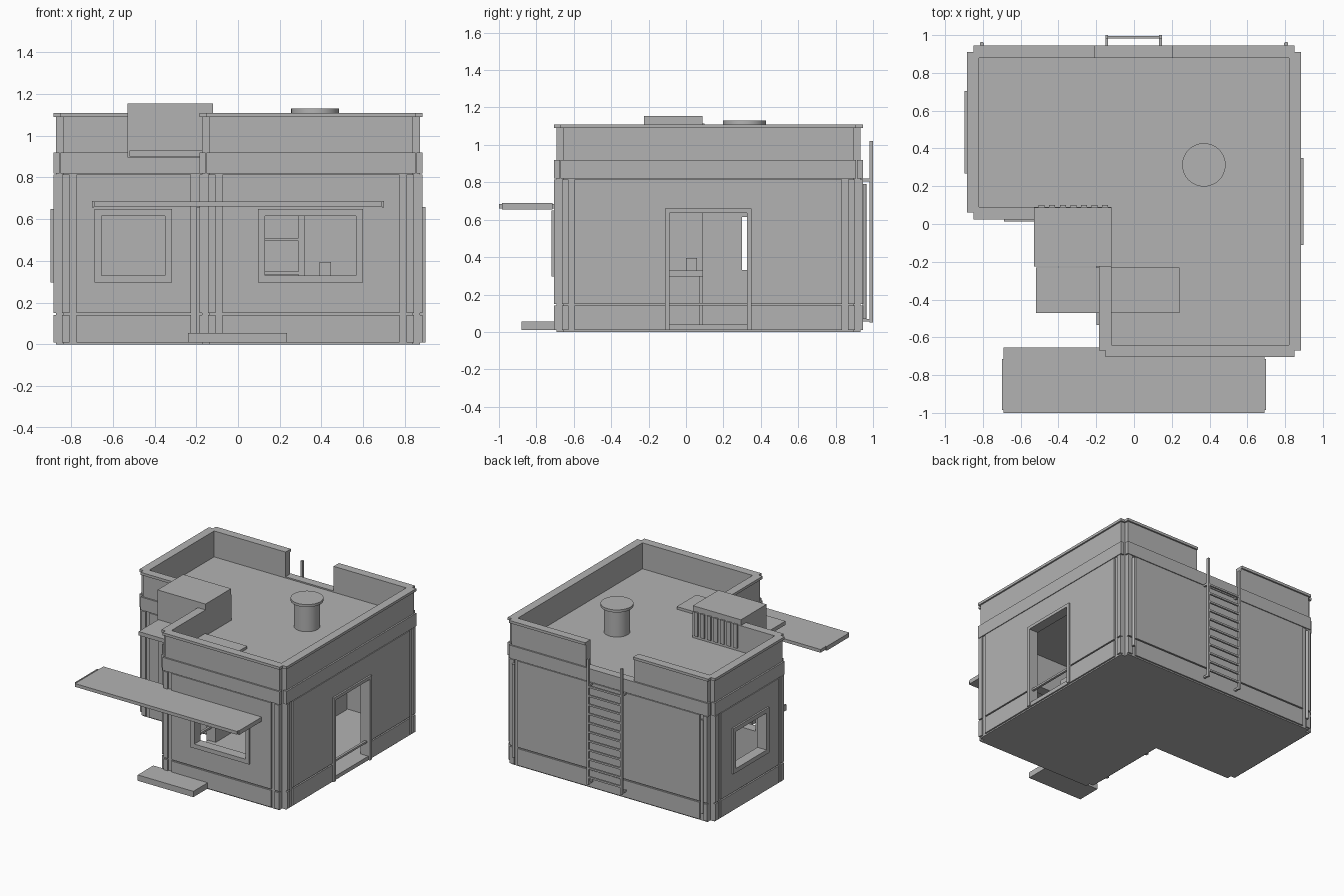
import bpy, bmesh
from mathutils import Vector

old = bpy.data.objects.get("Cube")
if old:
    bpy.data.objects.remove(old, do_unlink=True)

grey = bpy.data.materials.new("plain_grey")
grey.use_nodes = True
COLOUR = (0.45, 0.45, 0.45, 1)
grey.diffuse_color = COLOUR
grey.node_tree.nodes["Principled BSDF"].inputs["Base Color"].default_value = COLOUR


def finish(name, bm):
    bmesh.ops.recalc_face_normals(bm, faces=bm.faces)
    mesh = bpy.data.meshes.new(name)
    bm.to_mesh(mesh)
    bm.free()
    mesh.materials.append(grey)
    obj = bpy.data.objects.new(name, mesh)
    bpy.context.collection.objects.link(obj)
    return obj


def boxes(name, items):
    """One object from boxes given as (x0, x1, y0, y1, z0, z1)."""
    bm = bmesh.new()
    for x0, x1, y0, y1, z0, z1 in items:
        verts = bmesh.ops.create_cube(bm, size=1)["verts"]
        for v in verts:
            v.co = (x1 if v.co.x > 0 else x0, y1 if v.co.y > 0 else y0, z1 if v.co.z > 0 else z0)
    return finish(name, bm)


def prism(name, outline, z0, z1):
    bm = bmesh.new()
    face = bm.faces.new([bm.verts.new((p.x, p.y, z0)) for p in outline])
    top = bmesh.ops.extrude_face_region(bm, geom=[face])["geom"]
    for v in top:
        if isinstance(v, bmesh.types.BMVert):
            v.co.z = z1
    return finish(name, bm)


def cut(obj, cutter):
    mod = obj.modifiers.new("cut", "BOOLEAN")
    mod.operation = "DIFFERENCE"
    mod.solver = "EXACT"
    mod.object = cutter
    bpy.context.view_layer.objects.active = obj
    bpy.ops.object.modifier_apply(modifier=mod.name)


def cylinder(bm, x, y, z0, z1, r, sides):
    made = bmesh.ops.create_cone(bm, cap_ends=True, segments=sides, radius1=r, radius2=r, depth=z1 - z0)
    bmesh.ops.translate(bm, verts=made["verts"], vec=(x, y, (z0 + z1) / 2))


# L-shaped plan, counterclockwise
X0, XM, X1 = -0.885, -0.185, 0.885
Y0, YM, Y1 = -0.705, 0.025, 0.945
PLAN = [Vector(p) for p in ((XM, Y0), (X1, Y0), (X1, Y1), (X0, Y1), (X0, YM), (XM, YM))]
INNER_CORNER = 5


def outline(inset, notch=0):
    """Plan moved inward, with a square notch in each outside corner."""
    result = []
    for i, p in enumerate(PLAN):
        came = (p - PLAN[i - 1]).normalized()
        goes = (PLAN[(i + 1) % 6] - p).normalized()
        turn = 1 if i != INNER_CORNER else -1
        p = p + (goes - came) * inset * turn
        if notch and i != INNER_CORNER:
            result += [p - came * notch, p - came * notch + goes * notch, p + goes * notch]
        else:
            result.append(p)
    return result


# Shell, cornice band and parapet cap
walls = prism("walls", outline(0.012, 0.035), 0, 1.09)
band = prism("cornice_band", outline(0, 0.035), 0.82, 0.92)
cap = prism("parapet_cap", outline(0, 0.035), 1.09, 1.11)
room = prism("room_cutter", outline(0.065), 0.04, 0.87)
sky = prism("roof_cutter", outline(0.065), 0.91, 1.3)
band_core = prism("band_cutter", outline(0.03), 0.7, 1.0)
gap = boxes("parapet_gap_cutter", [(-0.21, 0.20, 0.8, 1.1, 0.92, 1.3)])

# Wall panels and narrow corner strips, split by a shallow groove
panels = []
for i, p in enumerate(PLAN):
    q = PLAN[(i + 1) % 6]
    d = (q - p).normalized()
    inward = Vector((-d.y, d.x)) * 0.02
    length = (q - p).length
    start = 0.04 if i == INNER_CORNER else 0.11
    end = 0.04 if (i + 1) % 6 == INNER_CORNER else 0.11
    spans = [(start, length - end)]
    if start > 0.1:
        spans.append((0.042, 0.078))
    if end > 0.1:
        spans.append((length - 0.078, length - 0.042))
    for s, e in spans:
        a, b = p + d * s, p + d * e + inward
        xs, ys = sorted((a.x, b.x)), sorted((a.y, b.y))
        for z0, z1 in ((0.01, 0.14), (0.15, 0.815)):
            panels.append((*xs, *ys, z0, z1))
panel_obj = boxes("wall_panels", panels)

# Openings: name, wall axis, outer face, outward sign, span, heights, frame width
OPENINGS = [
    ("front_window", "y", Y0, -1, 0.13, 0.565, 0.33, 0.615, 0.033),
    ("recess_window", "y", YM, -1, -0.655, -0.35, 0.33, 0.615, 0.033),
    ("side_window", "x", X0, -1, 0.30, 0.67, 0.33, 0.615, 0.033),
    ("side_door", "x", X1, 1, -0.088, 0.325, 0.04, 0.635, 0.024),
    ("recess_door", "x", XM, -1, -0.51, -0.10, 0.04, 0.635, 0.024),
]
cutters = [room, sky, gap]
for name, axis, face, sign, a, b, z0, z1, w in OPENINGS:
    def block(near, far, s, e, low, high):
        depth = sorted((face + sign * near, face + sign * far))
        return (*depth, s, e, low, high) if axis == "x" else (s, e, *depth, low, high)

    cutter = boxes(name + "_cutter", [block(-0.1, 0.05, a, b, z0, z1)])
    cut(walls, cutter)
    cut(panel_obj, cutter)
    bpy.data.objects.remove(cutter, do_unlink=True)
    window = z0 > 0.1
    low = z0 - w if window else 0.01
    bars = [block(-0.06, 0.013, a - w, a, low, z1 + w), block(-0.06, 0.013, b, b + w, low, z1 + w),
            block(-0.06, 0.013, a, b, z1, z1 + w)]
    if window:
        bars.append(block(-0.06, 0.013, a, b, low, z0))
    else:
        bars.append(block(-0.03, -0.012, a, b, 0.14, 0.155))
    boxes(name + "_frame", bars)

for cutter in cutters:
    cut(walls, cutter)
cut(band, band_core)
for cutter in (sky, gap):
    cut(cap, cutter)
for cutter in cutters + [band_core]:
    bpy.data.objects.remove(cutter, do_unlink=True)

# Front awning with end lips, front step and canopy over the recess door
boxes("front_awning", [(-0.69, 0.69, -1, -0.655, 0.66, 0.685),
                       (-0.70, -0.69, -0.985, -0.715, 0.655, 0.688),
                       (0.69, 0.70, -0.985, -0.715, 0.655, 0.688)])
boxes("front_step", [(-0.24, 0.235, -0.88, -0.69, 0.01, 0.055)])
boxes("recess_canopy", [(-0.52, 0.24, -0.47, -0.23, 0.90, 0.93)])

# Rooftop unit with fins on its rear
boxes("roof_unit", [(-0.53, -0.12, -0.225, 0.088, 0.895, 1.155)])
boxes("roof_unit_fins", [(x, x + 0.032, 0.08, 0.1, 0.93, 1.115)
                         for x in [-0.505 + 0.056 * i for i in range(7)]])

# Round roof vent
bm = bmesh.new()
cylinder(bm, 0.37, 0.313, 0.9, 1.11, 0.092, 32)
cylinder(bm, 0.37, 0.313, 1.11, 1.13, 0.115, 32)
vent = finish("roof_vent", bm)
vent.select_set(True)
bpy.context.view_layer.objects.active = vent
bpy.ops.object.shade_smooth_by_angle()
vent.select_set(False)

# Ladder on the back wall
ladder = []
for x in (-0.152, 0.133):
    ladder.append((x, x + 0.015, 0.98, 1.0, 0.05, 1.02))
    for z in (0.055, 0.805):
        ladder.append((x, x + 0.015, 0.93, 0.985, z, z + 0.015))
ladder += [(-0.145, 0.14, 0.982, 0.996, z, z + 0.014)
           for z in [0.10 + 0.07 * i for i in range(11)]]
boxes("ladder", ladder)

# Drain pipes on the back wall
bm = bmesh.new()
for x in (-0.805, 0.805):
    cylinder(bm, x, 0.954, 0.07, 0.79, 0.011, 12)
finish("drain_pipes", bm)

# Counter with a small box, and shelves at the rear of the room
boxes("counter", [(0.10, 0.60, -0.1, 0.09, 0.295, 0.328), (0.29, 0.315, 0.07, 0.09, 0.04, 0.295)])
boxes("counter_box", [(0.39, 0.445, 0.0, 0.06, 0.328, 0.395)])
boxes("rear_shelves", [(-0.3, 0.29, 0.5, 0.87, z, z + 0.015) for z in (0.335, 0.495)]
      + [(0.29, 0.32, 0.5, 0.87, 0.04, 0.86)])
